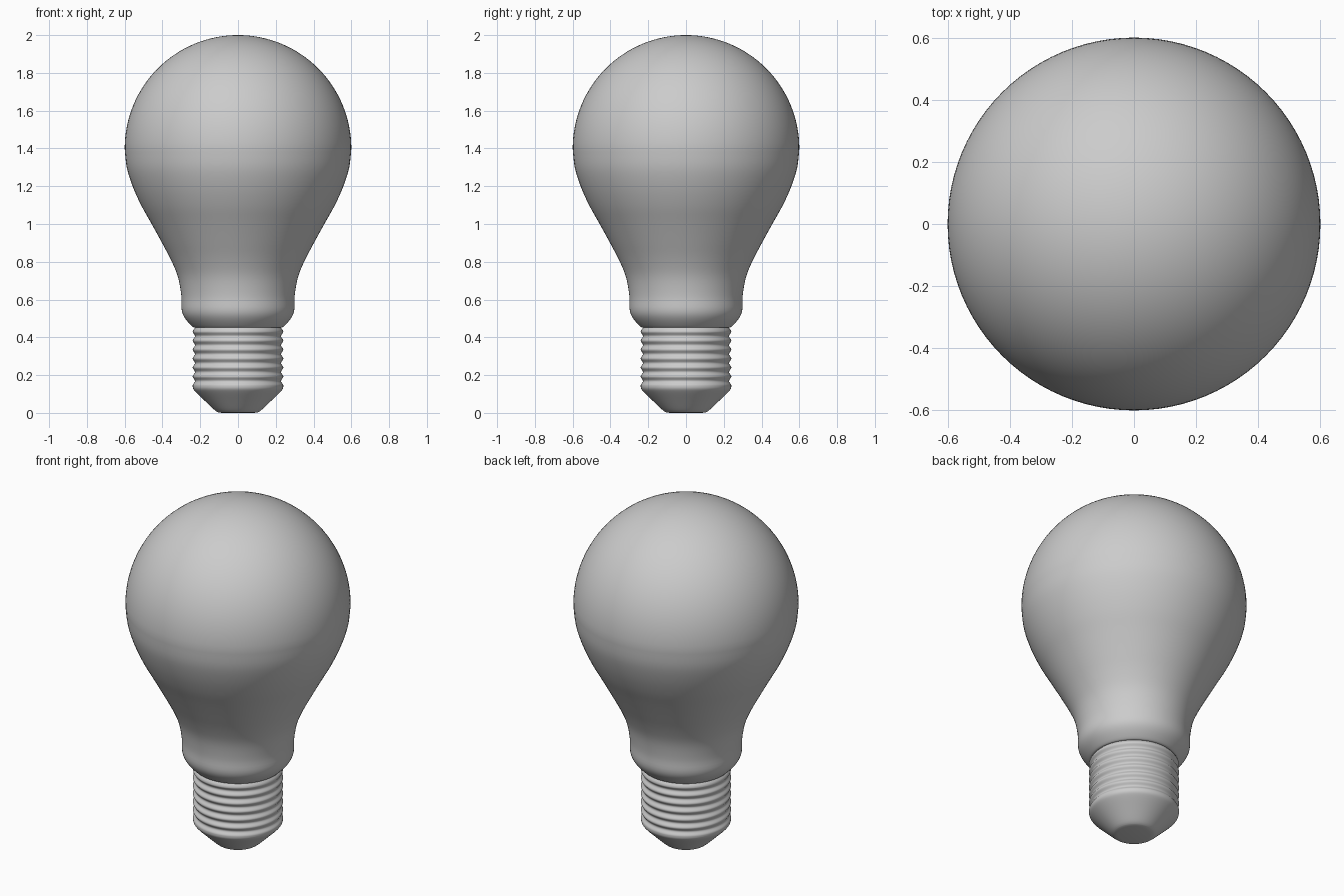
import bpy, bmesh, math

if "Cube" in bpy.data.objects:
    bpy.data.objects.remove(bpy.data.objects["Cube"])

SEGMENTS = 96


def smooth_profile(pts, steps=4):
    """Catmull-Rom curve through (radius, z) points."""
    out = []
    for i in range(len(pts) - 1):
        a, b = pts[max(i - 1, 0)], pts[i]
        c, d = pts[i + 1], pts[min(i + 2, len(pts) - 1)]
        for s in range(steps):
            t = s / steps
            out.append(tuple(
                0.5 * (2 * q + (r - p) * t + (2 * p - 5 * q + 4 * r - w) * t * t
                       + (3 * q - p - 3 * r + w) * t ** 3)
                for p, q, r, w in zip(a, b, c, d)))
    return out + [pts[-1]]


def lathe(name, profile, angle=40):
    """Revolve a (radius, z) profile about the z axis."""
    bm = bmesh.new()
    verts = [bm.verts.new((r, 0, z)) for r, z in profile]
    edges = [bm.edges.new(pair) for pair in zip(verts, verts[1:])]
    bmesh.ops.spin(bm, geom=verts + edges, cent=(0, 0, 0), axis=(0, 0, 1),
                   angle=2 * math.pi, steps=SEGMENTS, use_duplicate=False)
    bmesh.ops.remove_doubles(bm, verts=bm.verts, dist=1e-5)
    bmesh.ops.recalc_face_normals(bm, faces=bm.faces)
    mesh = bpy.data.meshes.new(name)
    bm.to_mesh(mesh)
    bm.free()
    obj = bpy.data.objects.new(name, mesh)
    bpy.context.collection.objects.link(obj)
    bpy.ops.object.select_all(action='DESELECT')
    obj.select_set(True)
    bpy.context.view_layer.objects.active = obj
    bpy.ops.object.shade_smooth_by_angle(angle=math.radians(angle))
    return obj


# Glass bulb: round dome, tapering neck and collar with a rolled-in lip
neck = smooth_profile([
    (0.225, 0.452), (0.240, 0.456), (0.280, 0.500), (0.298, 0.545),
    (0.300, 0.620), (0.318, 0.720), (0.355, 0.810), (0.405, 0.905),
    (0.460, 1.005), (0.513, 1.100), (0.558, 1.200), (0.589, 1.300),
    (0.600, 1.400)])
dome = [(0.6 * math.cos(a), 1.4 + 0.6 * math.sin(a))
        for a in (math.pi / 2 * i / 32 for i in range(1, 32))]
lathe("glass_bulb", neck + dome + [(0, 2.0)])

# Screw base: six rounded ridges above a conical contact tip
tip = [(0, 0), (0.085, 0)] + smooth_profile(
    [(0.105, 0.003), (0.125, 0.016), (0.180, 0.068), (0.225, 0.112),
     (0.238, 0.130), (0.240, 0.145)])
RIDGES, LOW, HIGH = 6, 0.145, 0.43
count = RIDGES * 10
thread = [(0.234 + 0.006 * math.cos(2 * math.pi * RIDGES * i / count),
           LOW + (HIGH - LOW) * i / count) for i in range(1, count + 1)]
lathe("screw_base", tip + thread + [(0.236, 0.440), (0.226, 0.452)], 50)
